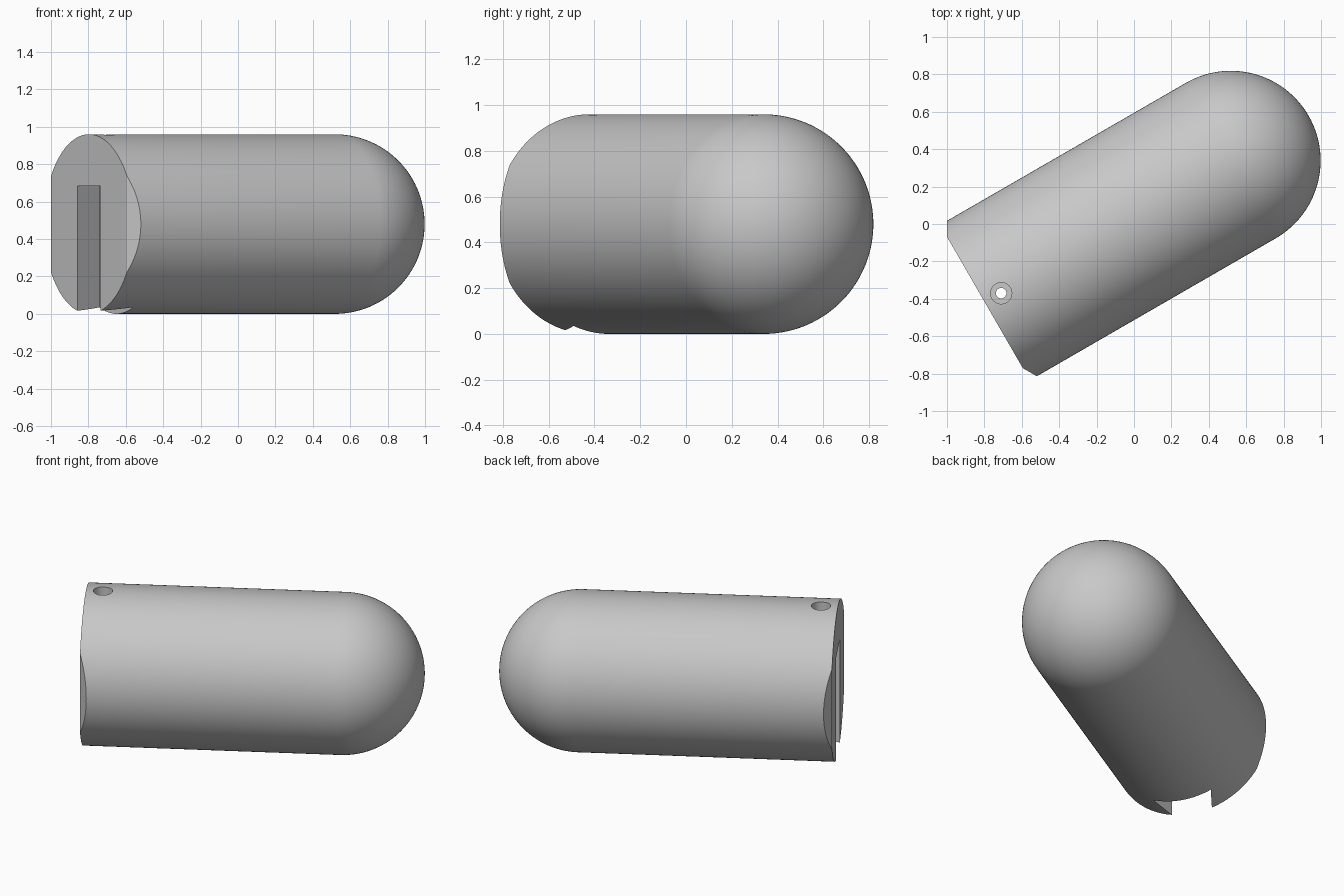
import bpy, bmesh, math
from mathutils import Matrix

if "Cube" in bpy.data.objects:
    bpy.data.objects.remove(bpy.data.objects["Cube"], do_unlink=True)

R = 0.48          # body radius, also the height of its axis
END = -0.90       # flat end along the body axis
DOME = 0.618      # centre of the domed end
SEGMENTS = 128

# Body axis lies flat, turned 30 degrees
place = Matrix.Translation((-0.0175, 0.03, 0)) @ Matrix.Rotation(math.radians(30), 4, "Z")

grey = bpy.data.materials.new("light_grey")
grey.use_nodes = True
colour = (0.58, 0.58, 0.58, 1)
grey.diffuse_color = colour
grey.node_tree.nodes["Principled BSDF"].inputs["Base Color"].default_value = colour


def make_object(name, bm):
    bmesh.ops.recalc_face_normals(bm, faces=bm.faces)
    mesh = bpy.data.meshes.new(name)
    bm.to_mesh(mesh)
    bm.free()
    mesh.materials.append(grey)
    obj = bpy.data.objects.new(name, mesh)
    obj.matrix_world = place
    bpy.context.collection.objects.link(obj)
    return obj


def prism(name, outline, bottom, top):
    bm = bmesh.new()
    face = bm.faces.new([bm.verts.new((x, y, bottom)) for x, y in outline])
    grown = bmesh.ops.extrude_face_region(bm, geom=[face])["geom"]
    verts = [v for v in grown if isinstance(v, bmesh.types.BMVert)]
    bmesh.ops.translate(bm, verts=verts, vec=(0, 0, top - bottom))
    return make_object(name, bm)


def upright_cylinder(name, x, radius, bottom, top):
    bm = bmesh.new()
    bmesh.ops.create_cone(bm, cap_ends=True, segments=48, radius1=radius, radius2=radius,
                          depth=top - bottom,
                          matrix=Matrix.Translation((x, 0, (bottom + top) / 2)))
    return make_object(name, bm)


# Domed body: a half profile spun around its axis
bm = bmesh.new()
steps = 32
profile = [(END, 0), (END, R)]
for i in range(steps + 1):
    a = math.pi / 2 * (1 - i / steps)
    profile.append((DOME + R * math.cos(a), R * math.sin(a)))
verts = [bm.verts.new((x, 0, R + r)) for x, r in profile]
edges = [bm.edges.new(pair) for pair in zip(verts, verts[1:])]
bmesh.ops.spin(bm, geom=verts + edges, cent=(0, 0, R), axis=(1, 0, 0),
               angle=math.tau, steps=SEGMENTS, use_merge=True)
bmesh.ops.remove_doubles(bm, verts=bm.verts, dist=0.0001)
body = make_object("domed_body", bm)

# Cutters: two side chamfers, dovetail slot, screw hole with head recess
cutters = []
for side, label in ((1, "left"), (-1, "right")):
    corner = [(END - 0.045, side * 0.327), (END + 0.09, side * 0.561), (END - 0.045, side * 0.561)]
    cutters.append(prism(label + "_chamfer_cutter", corner, -0.1, 1.1))

mouth, back, depth, lip = 0.125, 0.18, 0.17, 0.02
outer = mouth - lip * (back - mouth) / depth
slot = [(END - lip, -outer), (END + depth, -back), (END + depth, back), (END - lip, outer)]
cutters.append(prism("dovetail_slot_cutter", slot, -0.1, 0.685))
cutters.append(upright_cylinder("screw_hole_cutter", -0.80, 0.028, 0.6, 1.1))
cutters.append(upright_cylinder("screw_head_cutter", -0.80, 0.057, 0.84, 1.1))

bpy.context.view_layer.objects.active = body
for cutter in cutters:
    cutter.hide_render = True
    mod = body.modifiers.new(cutter.name, "BOOLEAN")
    mod.operation = "DIFFERENCE"
    mod.solver = "EXACT"
    mod.object = cutter
    bpy.ops.object.modifier_apply(modifier=mod.name)
    bpy.data.objects.remove(cutter, do_unlink=True)

# Smooth shell with crisp cut edges
bpy.ops.object.select_all(action="DESELECT")
body.select_set(True)
bpy.ops.object.shade_smooth_by_angle(angle=math.radians(25))
